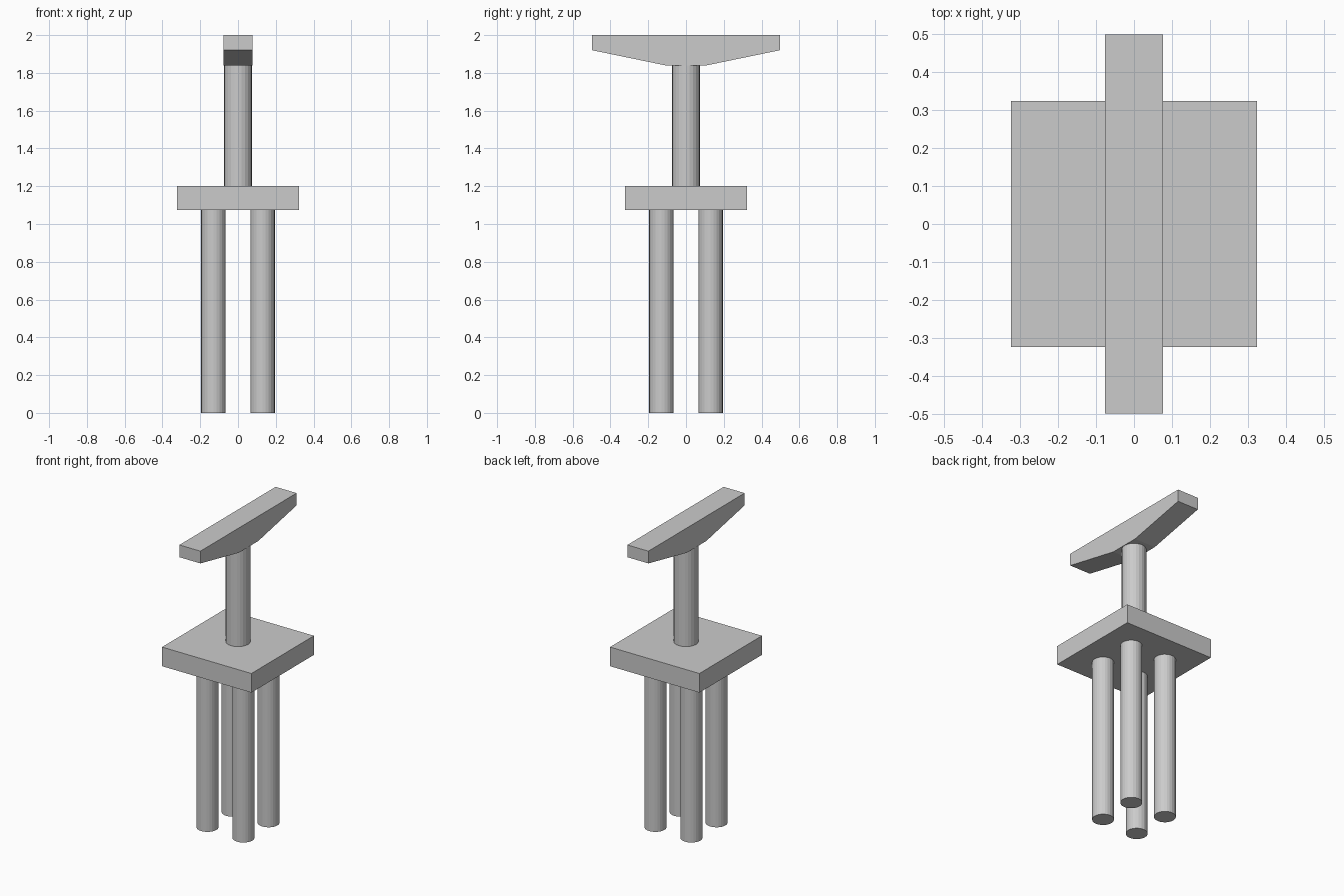
import bpy
import bmesh

cube = bpy.data.objects.get("Cube")
if cube:
    bpy.data.objects.remove(cube, do_unlink=True)

# Single concrete colour
concrete = bpy.data.materials.new("concrete grey")
concrete.use_nodes = True
grey = (0.6, 0.6, 0.6, 1.0)
concrete.diffuse_color = grey
concrete.node_tree.nodes["Principled BSDF"].inputs["Base Color"].default_value = grey


def cylinder(name, x, y, radius, bottom, top):
    bpy.ops.mesh.primitive_cylinder_add(
        vertices=24, radius=radius, depth=top - bottom,
        location=(x, y, (bottom + top) / 2))
    obj = bpy.context.object
    obj.name = name
    obj.data.materials.append(concrete)


def prism(name, profile, half_width):
    """Extrude a (y, z) profile symmetrically along x."""
    bm = bmesh.new()
    face = bm.faces.new([bm.verts.new((-half_width, y, z)) for y, z in profile])
    new = bmesh.ops.extrude_face_region(bm, geom=[face])["geom"]
    verts = [v for v in new if isinstance(v, bmesh.types.BMVert)]
    bmesh.ops.translate(bm, verts=verts, vec=(2 * half_width, 0, 0))
    bmesh.ops.recalc_face_normals(bm, faces=bm.faces[:])
    mesh = bpy.data.meshes.new(name)
    bm.to_mesh(mesh)
    bm.free()
    mesh.materials.append(concrete)
    bpy.context.collection.objects.link(bpy.data.objects.new(name, mesh))


SLAB_BOTTOM, SLAB_TOP, CAP_BOTTOM, TOP = 1.075, 1.2, 1.838, 2.0

# Four foundation piles
for side, x in (("right", -0.13), ("left", 0.13)):
    for end, y in (("front", -0.13), ("back", 0.13)):
        cylinder(f"{end}_{side}_pile", x, y, 0.065, 0, SLAB_BOTTOM)

# Square footing slab
s = 0.323
prism("footing_slab", [(-s, SLAB_BOTTOM), (s, SLAB_BOTTOM), (s, SLAB_TOP), (-s, SLAB_TOP)], s)

# Round column
cylinder("column", 0, 0, 0.073, SLAB_TOP, CAP_BOTTOM)

# Tapered crossbeam
half = [(0.1, CAP_BOTTOM), (0.497, 1.92), (0.497, TOP)]
prism("crossbeam", half + [(-y, z) for y, z in reversed(half)], 0.076)
